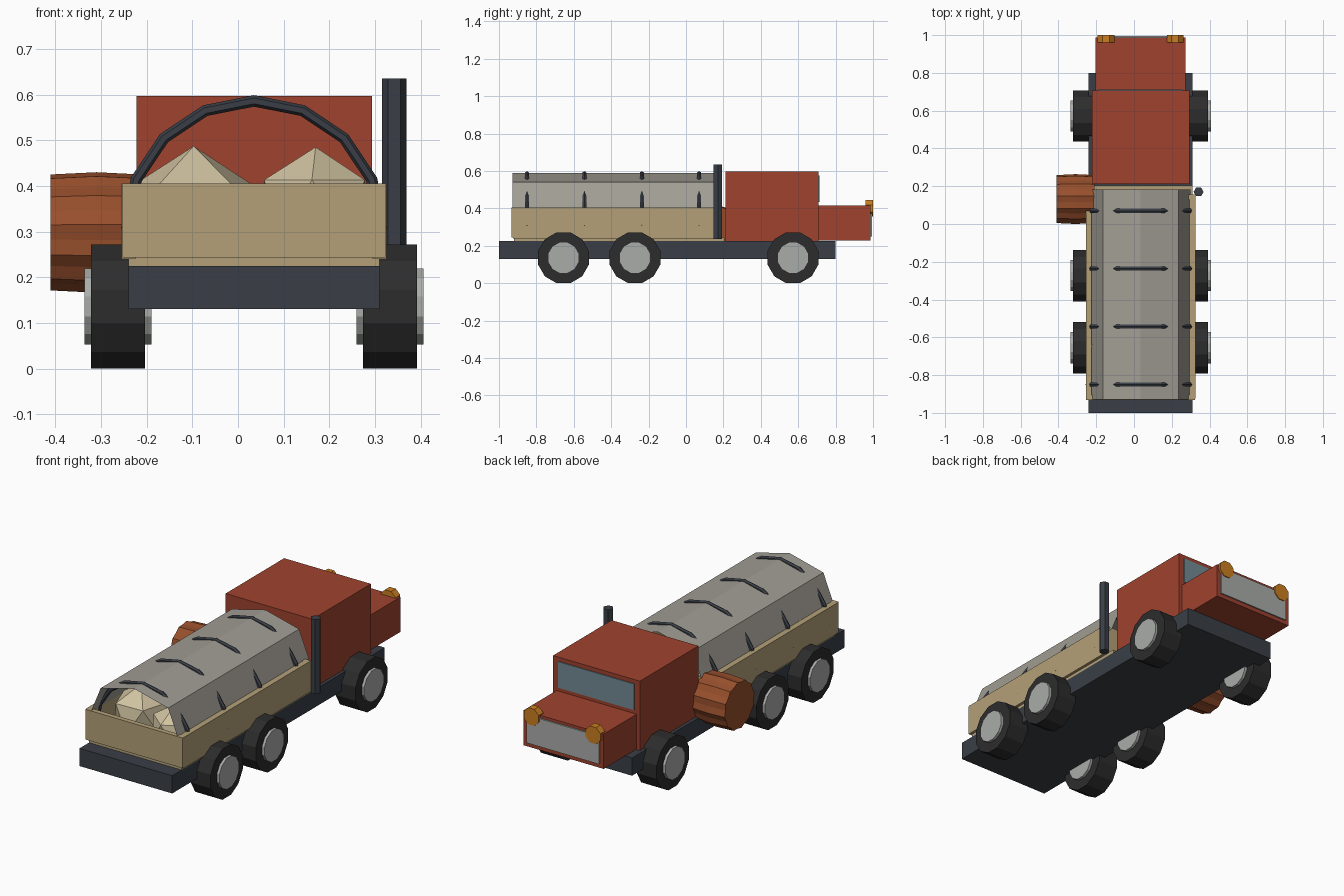
import bpy, bmesh
from math import sin, cos, pi, radians
from mathutils import Vector

if "Cube" in bpy.data.objects:
    bpy.data.objects.remove(bpy.data.objects["Cube"])

CX = 0.035  # centre line of the truck body


def material(name, r, g, b):
    m = bpy.data.materials.new(name)
    m.diffuse_color = tuple((c / 255) ** 2.2 for c in (r, g, b)) + (1,)
    m.use_nodes = True
    m.node_tree.nodes["Principled BSDF"].inputs["Base Color"].default_value = m.diffuse_color
    return m


RED = material("red_paint", 158, 68, 50)
WOOD = material("pale_wood", 178, 159, 120)
CANVAS = material("canvas", 160, 156, 147)
DARK = material("dark_steel", 60, 65, 72)
RUBBER = material("rubber", 48, 48, 48)
METAL = material("grey_metal", 168, 171, 168)
STONE = material("stone", 208, 194, 160)
STAVE = material("barrel_wood", 150, 80, 48)
AMBER = material("amber", 200, 125, 38)
GLASS = material("glass", 115, 136, 147)


def finish(name, bm, mat):
    bmesh.ops.recalc_face_normals(bm, faces=bm.faces)
    me = bpy.data.meshes.new(name)
    bm.to_mesh(me)
    bm.free()
    me.materials.append(mat)
    ob = bpy.data.objects.new(name, me)
    bpy.context.collection.objects.link(ob)
    return ob


def box(name, mat, x, y, z):
    bm = bmesh.new()
    bmesh.ops.create_cube(bm, size=1)
    for v in bm.verts:
        v.co = [(a + b) / 2 + c * (b - a) for c, (a, b) in zip(v.co, (x, y, z))]
    return finish(name, bm, mat)


def loft(name, mat, rings, closed=True):
    """Skin a row of equal point rings; closed rings get end caps."""
    bm = bmesh.new()
    vs = [[bm.verts.new(p) for p in ring] for ring in rings]
    n = len(rings[0])
    for a, b in zip(vs, vs[1:]):
        for i in range(n if closed else n - 1):
            j = (i + 1) % n
            bm.faces.new((a[i], a[j], b[j], b[i]))
    if closed:
        bm.faces.new(vs[0])
        bm.faces.new(vs[-1])
    return finish(name, bm, mat)


def ngon(n, r, cu, cv, turn=0.0):
    return [(cu + r * cos(2 * pi * i / n + turn), cv + r * sin(2 * pi * i / n + turn))
            for i in range(n)]


def place(axis, a, pts):
    put = {"x": lambda u, v: (a, u, v), "y": lambda u, v: (u, a, v), "z": lambda u, v: (u, v, a)}
    return [put[axis](u, v) for u, v in pts]


def prism(name, mat, axis, pts, a, b):
    return loft(name, mat, [place(axis, a, pts), place(axis, b, pts)])


# Chassis
box("chassis", DARK, (-0.24, 0.31), (-1, 0.8), (0.13, 0.225))

# Wheels: twelve-sided tyres with hubs showing on both faces
flat = cos(pi / 12)
for row, y in (("rear", -0.655), ("middle", -0.273), ("front", 0.572)):
    for side, s in (("left", -1), ("right", 1)):
        x = CX + s * 0.298
        prism(f"{row}_{side}_tyre", RUBBER, "x", ngon(12, 0.136 / flat, y, 0.136, pi / 12),
              x - 0.059, x + 0.059)
        prism(f"{row}_{side}_hub", METAL, "x", ngon(12, 0.083 / flat, y, 0.136, pi / 12),
              x - 0.0735, x + 0.0735)

# Cab, hood, windshield, grille and headlights
box("cab", RED, (-0.222, 0.293), (0.212, 0.708), (0.225, 0.597))
box("hood", RED, (-0.203, 0.273), (0.70, 0.987), (0.228, 0.415))
box("windshield", GLASS, (-0.19, 0.26), (0.70, 0.713), (0.435, 0.575))
box("grille", METAL, (-0.18, 0.25), (0.98, 0.995), (0.25, 0.40))
for side, s in (("left", -1), ("right", 1)):
    prism(f"{side}_headlight", AMBER, "y", ngon(8, 0.048, CX + s * 0.183, 0.4, pi / 8), 0.96, 1.0)

# Exhaust stack
prism("exhaust_stack", DARK, "z", ngon(6, 0.0265, 0.342, 0.17), 0.235, 0.635)

# Cargo bed
box("bed_floor", WOOD, (-0.24, 0.31), (-0.92, 0.205), (0.225, 0.243))
for side, s in (("left", -1), ("right", 1)):
    xs = sorted((CX + s * 0.259, CX + s * 0.29))
    box(f"{side}_bed_wall", WOOD, xs, (-0.925, 0.155), (0.24, 0.405))
box("tailgate", WOOD, (-0.253, 0.323), (-0.932, -0.905), (0.243, 0.405))
box("bed_front_wall", WOOD, (-0.225, 0.295), (0.13, 0.155), (0.243, 0.405))

# Canvas cover: one thin folded sheet
half = [(0.265, 0.38), (0.2, 0.54)]
profile = [(CX - u, v) for u, v in half] + [(CX, 0.59)] + [(CX + u, v) for u, v in half[::-1]]
loft("canvas_cover", CANVAS, [place("y", -0.928, profile), place("y", 0.182, profile)], closed=False)

# Hoops: half circles of six-sided tube, sunk into the bed walls
for k, y in enumerate((-0.85, -0.543, -0.236, 0.07)):
    rings = []
    for i in range(9):
        a = pi * i / 8
        out = Vector((cos(a), 0, sin(a)))
        mid = Vector((CX, y, 0.307))
        rings.append([mid + out * u + Vector((0, v, 0)) for u, v in ngon(6, 0.0125, 0.279, 0)])
    loft(f"hoop_{k + 1}", DARK, rings)

# Stone load
for k, (pos, r, turn) in enumerate((((-0.097, -0.68, 0.337), 0.15, 20),
                                    ((0.17, -0.77, 0.355), 0.13, 50))):
    bm = bmesh.new()
    bmesh.ops.create_icosphere(bm, subdivisions=1, radius=r)
    rock = finish(f"stone_{k + 1}", bm, STONE)
    rock.location = pos
    rock.rotation_euler.z = radians(turn)

# Side barrel: ridged staves with a slight bulge
rings = []
for x, r in ((-0.41, 0.128), (-0.31, 0.133), (-0.21, 0.128)):
    pts = []
    for i in range(24):
        a = 2 * pi * i / 24 + pi / 24
        q = r if i % 2 else r * 0.94
        pts.append((0.132 + q * cos(a), 0.298 + q * sin(a)))
    rings.append(place("x", x, pts))
loft("side_barrel", STAVE, rings)
